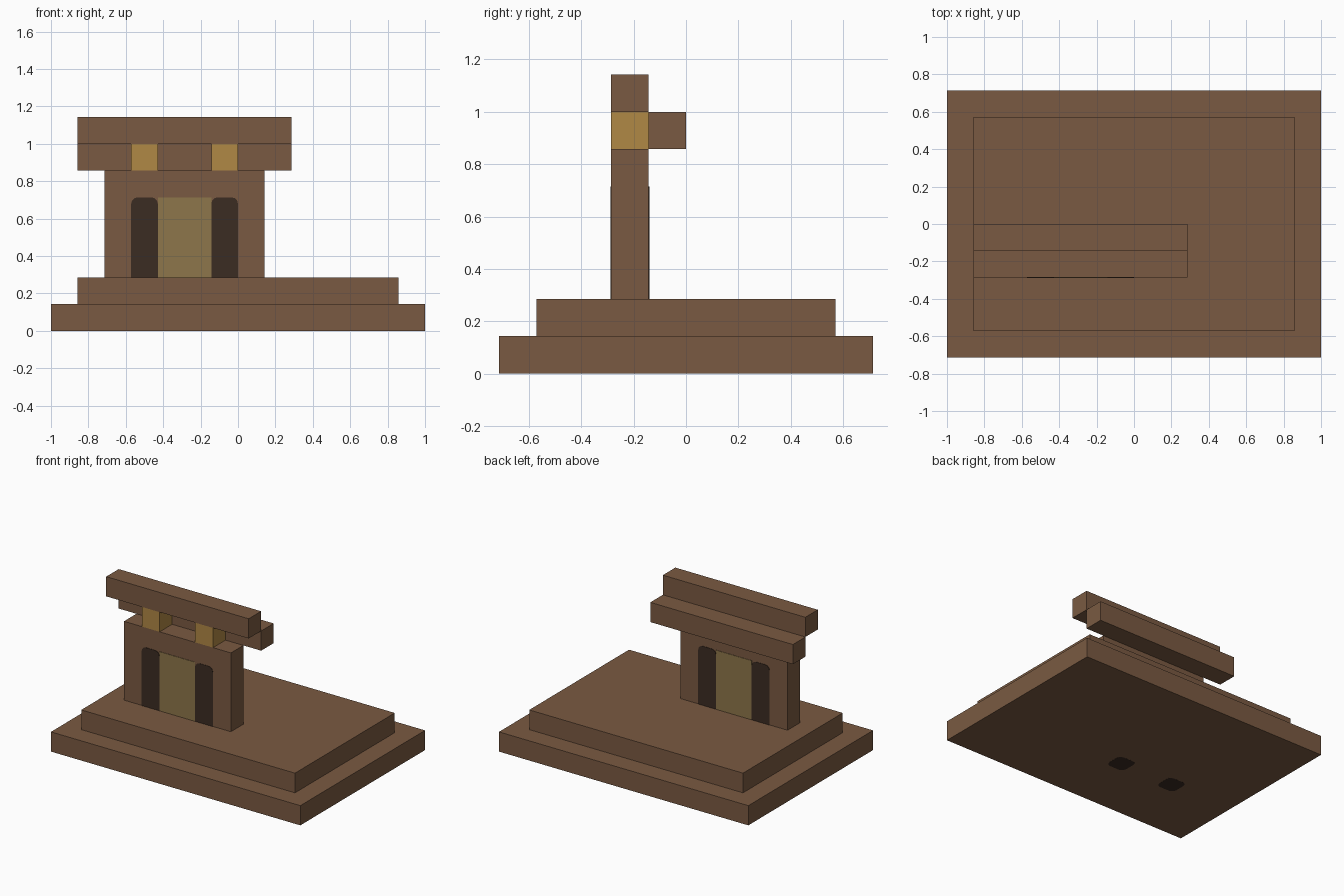
import bpy, bmesh

if "Cube" in bpy.data.objects:
    bpy.data.objects.remove(bpy.data.objects["Cube"])

U = 1 / 7       # building module
PROUD = 0.003   # how far inlays stand out of the surface around them


def material(name, rgb):
    m = bpy.data.materials.new(name)
    m.use_nodes = True
    m.diffuse_color = (*rgb, 1)
    m.node_tree.nodes["Principled BSDF"].inputs["Base Color"].default_value = (*rgb, 1)
    return m


brown = material("brown stone", (0.195, 0.102, 0.054))
gold = material("gold block", (0.434, 0.246, 0.06))
olive = material("olive panel", (0.27, 0.181, 0.069))
dark = material("dark wood", (0.044, 0.025, 0.016))


def box(name, mat, x, y, z, grow_y=0.0, rounded=None):
    """Box from ranges in modules; rounded picks the edges to round off."""
    bm = bmesh.new()
    bmesh.ops.create_cube(bm, size=1)
    for v in bm.verts:
        side = 1 if v.co.y > 0 else -1
        v.co = [r[int(c > 0)] * U for r, c in zip((x, y, z), v.co)]
        v.co.y += side * grow_y
    if rounded:
        edges = [e for e in bm.edges if rounded(e)]
        bmesh.ops.bevel(bm, geom=edges, offset=0.035, segments=3,
                        profile=0.5, affect='EDGES')
    mesh = bpy.data.meshes.new(name)
    bm.to_mesh(mesh)
    bm.free()
    mesh.materials.append(mat)
    obj = bpy.data.objects.new(name, mesh)
    bpy.context.collection.objects.link(obj)
    return obj


def top_side_edge(e):
    a, b = (v.co for v in e.verts)
    return abs(a.y - b.y) > 0.05 and a.z > 4 * U


def upright_edge(e):
    a, b = (v.co for v in e.verts)
    return abs(a.z - b.z) > 0.001


# Stepped platform
box("base_step", brown, (-7, 7), (-5, 5), (0, 1))
box("upper_step", brown, (-6, 6), (-4, 4), (1, 2))

# Gate wall with its inlaid door panel
box("gate_wall", brown, (-5, 1), (-2, -1), (2, 6))
box("door_panel", olive, (-3, -1), (-2, -1), (2, 5), PROUD)

# Posts, their feet under the base, and the gold blocks above them
for side, x in (("right", (-4, -3)), ("left", (-1, 0))):
    box(side + "_post", dark, x, (-2, -1), (2, 5), PROUD, top_side_edge)
    box(side + "_post_foot", dark, x, (-2, -1), (-PROUD, 0.02), 0, upright_edge)
    box(side + "_gold_block", gold, x, (-2, -1), (6, 7))

# Roof beams
box("rear_beam", brown, (-6, 2), (-1, 0), (6, 7))
box("top_beam", brown, (-6, 2), (-2, -1), (7, 8))
